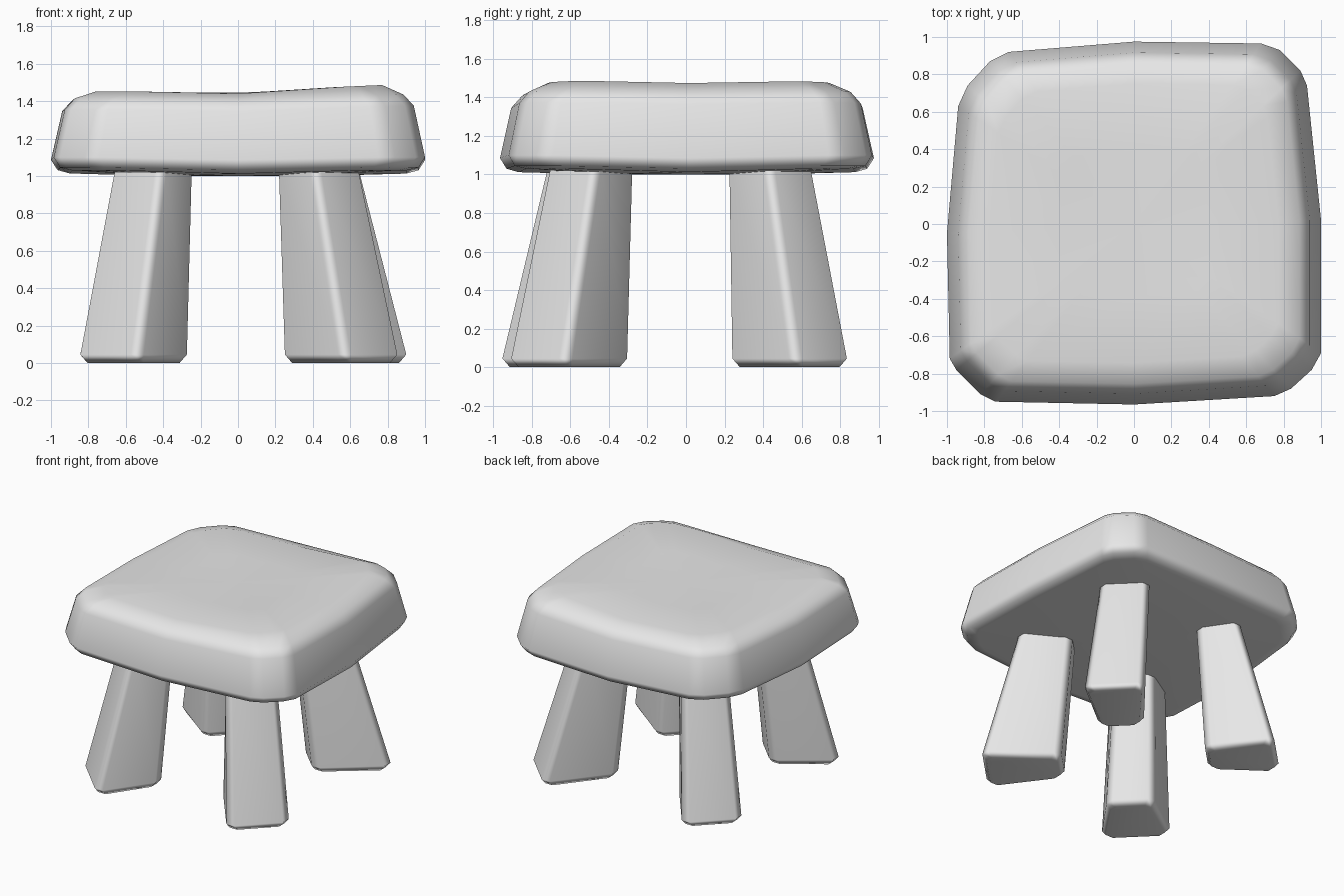
import bpy
import bmesh
import math
from mathutils import Matrix, Vector

cube = bpy.data.objects.get("Cube")
if cube:
    bpy.data.objects.remove(cube)

stone = bpy.data.materials.new("light grey stone")
stone.use_nodes = True
GREY = (0.8, 0.8, 0.8, 1)
stone.diffuse_color = GREY
stone.node_tree.nodes["Principled BSDF"].inputs["Base Color"].default_value = GREY


def loft(name, rings, bottom=None, top=None):
    """Skin a stack of equal rings; close ends with a fan to a point or a flat face."""
    bm = bmesh.new()
    loops = [[bm.verts.new(p) for p in ring] for ring in rings]
    n = len(loops[0])
    for low, high in zip(loops, loops[1:]):
        for i in range(n):
            j = (i + 1) % n
            bm.faces.new((low[i], low[j], high[j], high[i]))
    for loop, tip in ((loops[0], bottom), (loops[-1], top)):
        if tip is None:
            bm.faces.new(loop)
        else:
            centre = bm.verts.new(tip)
            for i in range(n):
                bm.faces.new((loop[i], loop[(i + 1) % n], centre))
    bmesh.ops.recalc_face_normals(bm, faces=bm.faces)
    mesh = bpy.data.meshes.new(name)
    bm.to_mesh(mesh)
    bm.free()
    mesh.materials.append(stone)
    obj = bpy.data.objects.new(name, mesh)
    bpy.context.collection.objects.link(obj)
    bpy.ops.object.select_all(action="DESELECT")
    obj.select_set(True)
    bpy.context.view_layer.objects.active = obj
    bpy.ops.object.shade_smooth_by_angle(angle=math.radians(60))
    obj.modifiers.new("broad face shading", "WEIGHTED_NORMAL").keep_sharp = True


# Seat: uneven rounded square, widest near its underside
outline = [
    (1, 0.02), (0.925, 0.74), (0.89, 0.82), (0.78, 0.93), (0.68, 0.965),
    (0, 0.975), (-0.67, 0.92), (-0.77, 0.87), (-0.89, 0.74), (-0.94, 0.63),
    (-1, -0.05), (-0.985, -0.72), (-0.95, -0.78), (-0.82, -0.91), (-0.74, -0.95),
    (0, -0.965), (0.75, -0.92), (0.84, -0.88), (0.95, -0.78), (1, -0.69),
]


def seat_ring(scale, z, lift, slope):
    """Corners rise by lift, and the left half rises by slope."""
    return [(x * scale, y * scale, z + lift * min(1, abs(x * y) * 1.5) + slope * max(x, 0))
            for x, y in outline]


loft("seat", [
    seat_ring(0.45, 1.00, 0.004, 0),
    seat_ring(0.90, 1.012, 0.018, 0),
    seat_ring(0.965, 1.03, 0.015, 0),
    seat_ring(1.00, 1.085, 0.015, 0),
    seat_ring(0.94, 1.345, 0.01, 0.02),
    seat_ring(0.885, 1.405, 0.01, 0.02),
    seat_ring(0.77, 1.44, 0.012, 0.034),
    seat_ring(0.40, 1.442, 0.003, 0.017),
], bottom=(0, 0, 1.0), top=(0, 0, 1.445))


# Legs: splayed wedges with cut corners, wider on the outer side than the inner
def leg_ring(centre, size, cut, z, angle):
    """Size gives half the depth, half the outer width and half the inner width."""
    r, outer, inner = size
    half = [(-r, inner - cut), (cut - r, inner), (r - cut, outer), (r, outer - cut)]
    pts = half + [(x, -y) for x, y in reversed(half)]
    turn = Matrix.Rotation(angle, 3, "Z")
    return [turn @ Vector((x, y, 0)) + Vector((*centre, z)) for x, y in pts]


# name: foot centre, foot size, head centre, head size
legs = {
    "front_left_leg": ((0.53, -0.585), (0.28, 0.225, 0.165),
                       (0.41, -0.47), (0.19, 0.185, 0.125)),
    "front_right_leg": ((-0.535, -0.645), (0.245, 0.24, 0.175),
                        (-0.435, -0.495), (0.165, 0.195, 0.145)),
    "back_left_leg": ((0.585, 0.52), (0.28, 0.215, 0.165),
                      (0.42, 0.42), (0.19, 0.175, 0.13)),
    "back_right_leg": ((-0.55, 0.53), (0.25, 0.215, 0.16),
                       (-0.435, 0.425), (0.155, 0.17, 0.145)),
}
for name, (foot, foot_size, head, head_size) in legs.items():
    angle = math.atan2(math.copysign(1, foot[1]), math.copysign(1, foot[0]))
    sole_size = [s - 0.03 for s in foot_size]
    loft(name, [
        leg_ring(foot, sole_size, 0.045, 0, angle),
        leg_ring(foot, foot_size, 0.05, 0.045, angle),
        leg_ring(head, head_size, 0.045, 1.03, angle),
    ])
